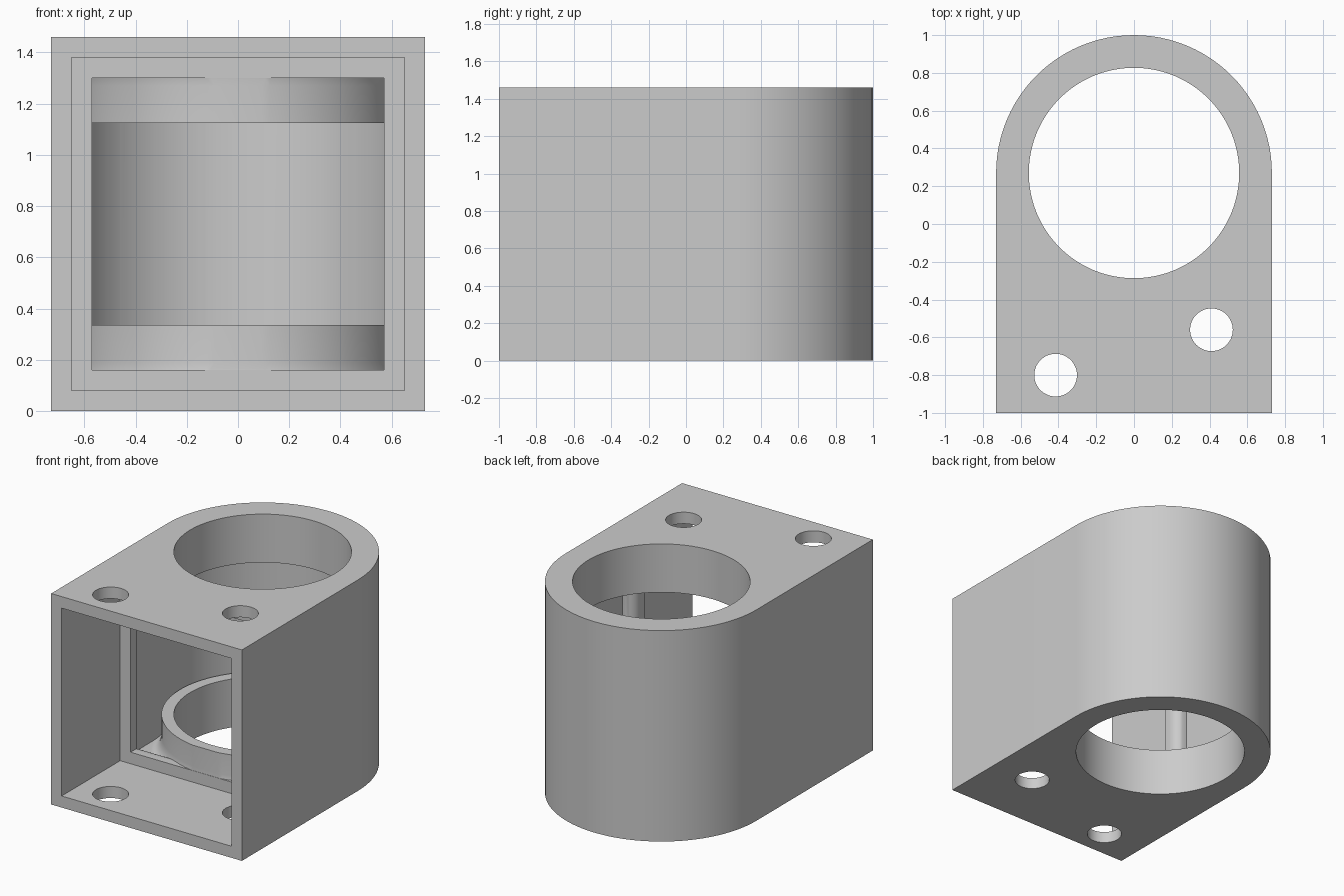
import bpy, bmesh
from math import sin, cos, pi, radians
from mathutils import Vector

cube = bpy.data.objects.get("Cube")
if cube:
    bpy.data.objects.remove(cube, do_unlink=True)

R, H, CY = 0.73, 1.46, 0.27      # outer radius, height, bore centre in y
WALL, BORE = 0.08, 0.557
MID = H / 2

grey = bpy.data.materials.new("light_grey")
grey.use_nodes = True
COLOUR = (0.6, 0.6, 0.6, 1)
grey.diffuse_color = COLOUR
grey.node_tree.nodes["Principled BSDF"].inputs["Base Color"].default_value = COLOUR


def finish(name, bm):
    bmesh.ops.remove_doubles(bm, verts=bm.verts, dist=1e-5)
    bmesh.ops.recalc_face_normals(bm, faces=bm.faces)
    me = bpy.data.meshes.new(name)
    bm.to_mesh(me)
    bm.free()
    ob = bpy.data.objects.new(name, me)
    bpy.context.collection.objects.link(ob)
    me.materials.append(grey)
    return ob


def loft(name, rings):
    bm = bmesh.new()
    loops = [[bm.verts.new(p) for p in ring] for ring in rings]
    n = len(loops[0])
    for a, b in zip(loops, loops[1:]):
        for i in range(n):
            j = (i + 1) % n
            bm.faces.new((a[i], a[j], b[j], b[i]))
    for end in (loops[0], loops[-1]):
        if (end[0].co - end[1].co).length > 1e-5:
            bm.faces.new(end)
    return finish(name, bm)


def circle(x, y, z, r, n=96):
    return [(x + r * cos(2 * pi * i / n), y + r * sin(2 * pi * i / n), z) for i in range(n)]


def boolean(target, tool, operation):
    mod = target.modifiers.new(operation.title(), 'BOOLEAN')
    mod.operation, mod.object, mod.solver = operation, tool, 'EXACT'
    bpy.context.view_layer.update()
    bpy.context.view_layer.objects.active = target
    bpy.ops.object.modifier_apply(modifier=mod.name)
    bpy.data.objects.remove(tool, do_unlink=True)


# Outer body: square front, round back
outline = [(-R, -1), (R, -1)]
outline += [(R * cos(pi * i / 48), CY + R * sin(pi * i / 48)) for i in range(49)]
housing = loft("housing", [[(x, y, z) for x, y in outline] for z in (0, H)])

# Hollow: front pocket, lip, fillet behind the lip, round back
full, lip = R - WALL, R - 2 * WALL
sections = [(-1.1, full, full), (-0.36, full, full), (-0.36, lip, lip)]
for i in range(9):
    a = pi / 2 * i / 8
    s = lip + WALL * (1 - cos(a))
    sections.append((-0.235 - WALL * (1 - sin(a)), lip + WALL * (1 - cos(a)), s))
for i in range(33):
    a = pi / 2 * i / 32
    sections.append((CY + full * sin(a), max(full * cos(a), 0) if i < 32 else 0, full))
hollow = loft("hollow_cutter", [
    [(-w, y, MID - h), (w, y, MID - h), (w, y, MID + h), (-w, y, MID + h)]
    for y, w, h in sections])
boolean(housing, hollow, 'DIFFERENCE')


# Collars around the bore, flared at the root, at floor and ceiling
def collar(name, flip):
    profile = [(0.7, 0.04)]
    for i in range(7):
        a = pi / 2 * i / 6
        profile.append((0.635 + 0.065 * (1 - sin(a)), 0.19 - 0.11 * cos(a)))
    profile.append((0.635, 0.335))
    ob = loft(name, [circle(0, CY, H - z if flip else z, r) for r, z in profile])
    bm = bmesh.new()
    bm.from_mesh(ob.data)
    bmesh.ops.bisect_plane(bm, geom=bm.verts[:] + bm.edges[:] + bm.faces[:],
                           plane_co=Vector((0, -0.358, 0)), plane_no=(0, -1, 0),
                           clear_outer=True)
    bmesh.ops.holes_fill(bm, edges=[e for e in bm.edges if e.is_boundary], sides=0)
    bmesh.ops.recalc_face_normals(bm, faces=bm.faces)
    bm.to_mesh(ob.data)
    bm.free()
    return ob


for name, flip in (("bottom_collar", False), ("top_collar", True)):
    boolean(housing, collar(name, flip), 'UNION')

# Bore and two screw holes through top and bottom
for name, x, y, r, n in (("bore", 0, CY, BORE, 96),
                         ("left_hole", 0.41, -0.56, 0.113, 48),
                         ("right_hole", -0.415, -0.8, 0.113, 48)):
    tool = loft(name + "_cutter", [circle(x, y, z, r, n) for z in (-0.1, H + 0.1)])
    boolean(housing, tool, 'DIFFERENCE')

# Smooth curves with crisp edges
bpy.ops.object.select_all(action='DESELECT')
housing.select_set(True)
bpy.context.view_layer.objects.active = housing
bpy.ops.object.shade_smooth_by_angle(angle=radians(30))
